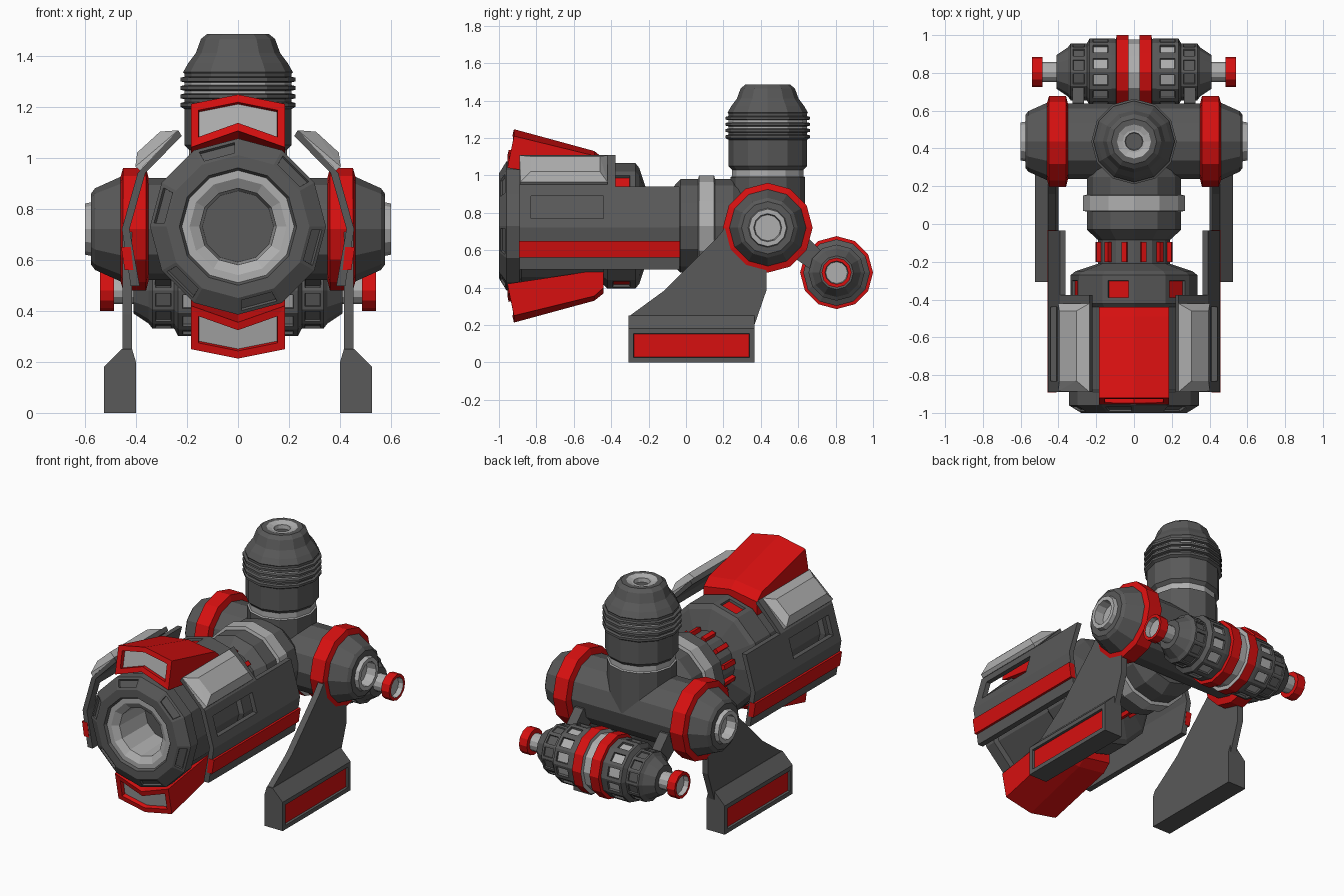
import bpy, bmesh
from math import cos, sin, pi, radians
from mathutils import Matrix, Vector

if "Cube" in bpy.data.objects:
    bpy.data.objects.remove(bpy.data.objects["Cube"])

MATS = []
for nm, c in (("dark_grey", (.10, .10, .10, 1)), ("light_grey", (.43, .43, .43, 1)), ("red", (.68, .005, .005, 1))):
    m = bpy.data.materials.new(nm)
    m.diffuse_color = c
    m.use_nodes = True
    m.node_tree.nodes["Principled BSDF"].inputs["Base Color"].default_value = m.diffuse_color
    MATS.append(m)
IDX = {"d": 0, "l": 1, "r": 2}


def finish(name, bm, mirror=False):
    bmesh.ops.recalc_face_normals(bm, faces=bm.faces)
    me = bpy.data.meshes.new(name)
    bm.to_mesh(me)
    bm.free()
    for m in MATS:
        me.materials.append(m)
    ob = bpy.data.objects.new(name, me)
    bpy.context.collection.objects.link(ob)
    if mirror:
        ob.modifiers.new("mirror", "MIRROR")
    return ob


def lathe(name, prof, axis, loc, n=12):
    """Turn (t, radius, colour of next band) points round an axis."""
    bm = bmesh.new()
    rings = []
    for t, r, _ in prof:
        ring = []
        for k in range(n):
            c, s = r * cos(2 * pi * k / n), r * sin(2 * pi * k / n)
            p = {"X": (t, c, s), "Y": (c, t, s), "Z": (c, s, t)}[axis]
            ring.append(bm.verts.new(Vector(p) + Vector(loc)))
        rings.append(ring)
    for (a, b), p in zip(zip(rings, rings[1:]), prof):
        for k in range(n):
            f = bm.faces.new((a[k], a[(k + 1) % n], b[(k + 1) % n], b[k]))
            f.material_index = IDX[p[2]]
    for ring, p in ((rings[0], prof[0]), (rings[-1], prof[-1])):
        bm.faces.new(ring).material_index = IDX[p[2]]
    return finish(name, bm)


def sym(half):
    """Reflect a half profile to make a symmetric one."""
    left = [(-half[i][0], half[i][1], half[max(i - 1, 0)][2]) for i in reversed(range(len(half)))]
    left[0] = (left[0][0], left[0][1], half[-1][2])
    return left + half


def prism(name, pts, axis, a, b, col="d", mirror=True):
    """Extrude a closed outline along x (pts are y,z) or y (pts are x,z)."""
    bm = bmesh.new()
    put = (lambda p, t: (t, p[0], p[1])) if axis == "X" else (lambda p, t: (p[0], t, p[1]))
    A = [bm.verts.new(put(p, a)) for p in pts]
    B = [bm.verts.new(put(p, b)) for p in pts]
    bm.faces.new(A)
    bm.faces.new(B[::-1])
    for i in range(len(pts)):
        j = (i + 1) % len(pts)
        bm.faces.new((A[i], A[j], B[j], B[i]))
    for f in bm.faces:
        f.material_index = IDX[col]
    return finish(name, bm, mirror)


def panel(ob, test, thick, depth, col):
    """Sink a coloured panel into every face that passes the test."""
    bm = bmesh.new()
    bm.from_mesh(ob.data)
    bm.normal_update()
    fs = [f for f in bm.faces if test(f.calc_center_median(), f.normal)]
    bmesh.ops.inset_individual(bm, faces=fs, thickness=thick, use_even_offset=True)
    bmesh.ops.inset_individual(bm, faces=fs, thickness=.002, depth=depth, use_even_offset=True)
    for f in fs:
        f.material_index = IDX[col]
    bm.to_mesh(ob.data)
    bm.free()


ZC = .73


def alternate(c):
    """True for every second facet around the barrel axis."""
    return (abs((Vector((c.x, c.z - ZC)).angle_signed(Vector((1, 0))) + 4 * pi - radians(45) + pi / 6)
                % (pi / 3) - pi / 6) < .1)


# Barrel: muzzle with light bore, body, collar, neck and coupling
barrel = lathe("barrel", [
    (-.72, .14, "l"), (-.96, .15, "l"), (-.985, .19, "l"), (-.985, .22, "d"), (-1, .23, "d"), (-1, .28, "d"),
    (-.96, .345, "d"), (-.89, .345, "d"), (-.88, .315, "d"), (-.44, .315, "d"), (-.42, .335, "d"),
    (-.27, .335, "d"), (-.25, .31, "d"), (-.21, .19, "d"), (-.085, .19, "d"), (-.03, .25, "d"),
    (.065, .25, "l"), (.07, .27, "l"), (.15, .27, "l"), (.155, .25, "d"), (.25, .25, "d"), (.32, .2, "d")],
    "Y", (0, 0, ZC))
barrel.data.polygons[len(barrel.data.polygons) - 2].material_index = 0
panel(barrel, lambda c, n: -.99 < c.y < -.97 and n.y < -.3 and (c - Vector((0, c.y, ZC))).length > .28 and alternate(c),
      .014, -.012, "d")
panel(barrel, lambda c, n: -.36 < c.y < -.33 and alternate(c), .03, -.015, "r")

# Red ribs around the neck
bm = bmesh.new()
for k in range(12):
    bmesh.ops.create_cube(bm, size=1, matrix=Matrix.Translation((0, -.148, ZC))
                          @ Matrix.Rotation(radians(15 + 30 * k), 4, "Y")
                          @ Matrix.Translation((.188, 0, 0)) @ Matrix.Diagonal((.04, .105, .028, 1)))
for f in bm.faces:
    f.material_index = 2
finish("neck_ribs", bm)

# Red hoods above and below the muzzle, with light front panels
for name, s in (("upper_hood", 1), ("lower_hood", -1)):
    bm = bmesh.new()
    w = .185
    front = [(-w, -.955, .31), (0, -.955, .375), (w, -.955, .31), (w, -.92, .48), (0, -.92, .517), (-w, -.92, .48)]
    rear = [(-w, -.44, .22), (0, -.44, .25), (w, -.44, .22), (w, -.44, .33), (0, -.44, .36), (-w, -.44, .33)]
    knee = [(-w, -.49, .24), (0, -.49, .28), (w, -.49, .24), (w, -.49, .375), (0, -.49, .40), (-w, -.49, .375)]
    secs = [[bm.verts.new((x, y, ZC + s * z)) for x, y, z in sec] for sec in (front, knee, rear)]
    bm.faces.new(secs[0])
    bm.faces.new(secs[2])
    for a, b in zip(secs, secs[1:]):
        for i in range(6):
            bm.faces.new((a[i], a[i - 1], b[i - 1], b[i]))
    for f in bm.faces:
        f.material_index = 2
    panel(finish(name, bm), lambda c, n: n.y < -.8 and c.y < -.9, .03, -.025, "l")

# Side armour: upper plate, lower plate with window, red strip, light pad
prism("upper_armour", [(.22, 1.085), (.235, 1.108), (.393, .94), (.363, .94)], "Y", -.89, -.377)
lower = prism("lower_armour", [(.363, .94), (.393, .94), (.455, .72), (.42, .497), (.385, .497), (.425, .72)],
              "Y", -.89, -.035)
cutter = prism("window_cutter", [(.3, .77), (.6, .77), (.6, .89), (.3, .89)], "Y", -.83, -.44, mirror=False)
cutter.hide_render = True
cutter.hide_viewport = True
cut = lower.modifiers.new("window", "BOOLEAN")
cut.object, cut.operation, cut.solver = cutter, "DIFFERENCE", "EXACT"
lower.modifiers.move(1, 0)
prism("armour_strip", [(.42, .65), (.458, .65), (.444, .56), (.41, .56)], "Y", -.892, -.033, "r")
bm = bmesh.new()
for x, z, y0, y1 in ((.235, 1.107, -.89, -.42), (.385, .95, -.89, -.42), (.402, .965, -.885, -.42),
                     (.305, 1.102, -.83, -.46), (.395, 1.02, -.83, -.46)):
    bm.verts.new((x, y0, z))
    bm.verts.new((x, y1, z))
bmesh.ops.convex_hull(bm, input=bm.verts)
bmesh.ops.dissolve_limit(bm, angle_limit=.02, verts=bm.verts, edges=bm.edges)
for f in bm.faces:
    f.material_index = 1
finish("armour_pad", bm, True)

# Cross hub with red rings and light end sockets
lathe("cross_hub", sym([
    (.3, .2, "d"), (.35, .2, "r"), (.36, .24, "r"), (.45, .24, "r"), (.46, .205, "d"), (.56, .16, "d"),
    (.575, .14, "d"), (.575, .105, "l"), (.6, .1, "l"), (.6, .075, "l"), (.54, .07, "l")]), "X", (0, .437, .72))

# Upright canister with ribbed neck
prof = [(.72, .2, "d"), (.99, .2, "l"), (.995, .192, "l"), (1.03, .192, "d"), (1.05, .21, "d"), (1.19, .21, "d")]
for i in range(4):
    z = 1.2 + i * .033
    prof += [(z, .226, "d"), (z + .014, .226, "d"), (z + .018, .21, "l" if i in (1, 2) else "d"),
             (z + .029, .21, "d")]
prof += [(1.335, .215, "d"), (1.37, .195, "d"), (1.41, .165, "d"), (1.465, .145, "d"), (1.485, .12, "d"),
         (1.485, .09, "l"), (1.475, .06, "l"), (1.475, .048, "l"), (1.45, .045, "d")]
lathe("canister", prof, "Z", (0, .437, 0))

# Rear drum with windows, red bands and end knobs
drum = lathe("rear_drum", sym([
    (.028, .172, "l"), (.03, .195, "r"), (.092, .195, "r"), (.095, .175, "d"), (.12, .178, "d"), (.235, .178, "d"),
    (.25, .15, "d"), (.335, .15, "d"), (.35, .13, "d"), (.41, .09, "d"), (.41, .053, "l"), (.485, .053, "r"),
    (.485, .08, "r"), (.54, .08, "r"), (.54, .062, "l"), (.51, .058, "l")]), "X", (0, .805, .48))
panel(drum, lambda c, n: .17 < abs(c.x) < .19 and abs(n.x) < .1, .018, -.012, "l")
panel(drum, lambda c, n: .28 < abs(c.x) < .3 and abs(n.x) < .1, .012, -.008, "d")
prism("drum_strut", [(.52, .68), (.64, .68), (.76, .56), (.72, .46), (.52, .6)], "X", .265, .325)

# Legs with feet and red side panels
prism("leg", [(-.307, .2), (.366, .2), (.43, .385), (.43, .62), (.48, .74), (.3, .78), (.225, .74), (.16, .66),
              (-.115, .385), (-.307, .245)], "X", .415, .453)
foot = prism("foot", [(.4, 0), (.525, 0), (.525, .18), (.455, .25), (.415, .25), (.4, .2)], "Y", -.307, .366)
panel(foot, lambda c, n: n.x > .95, .026, -.014, "r")
